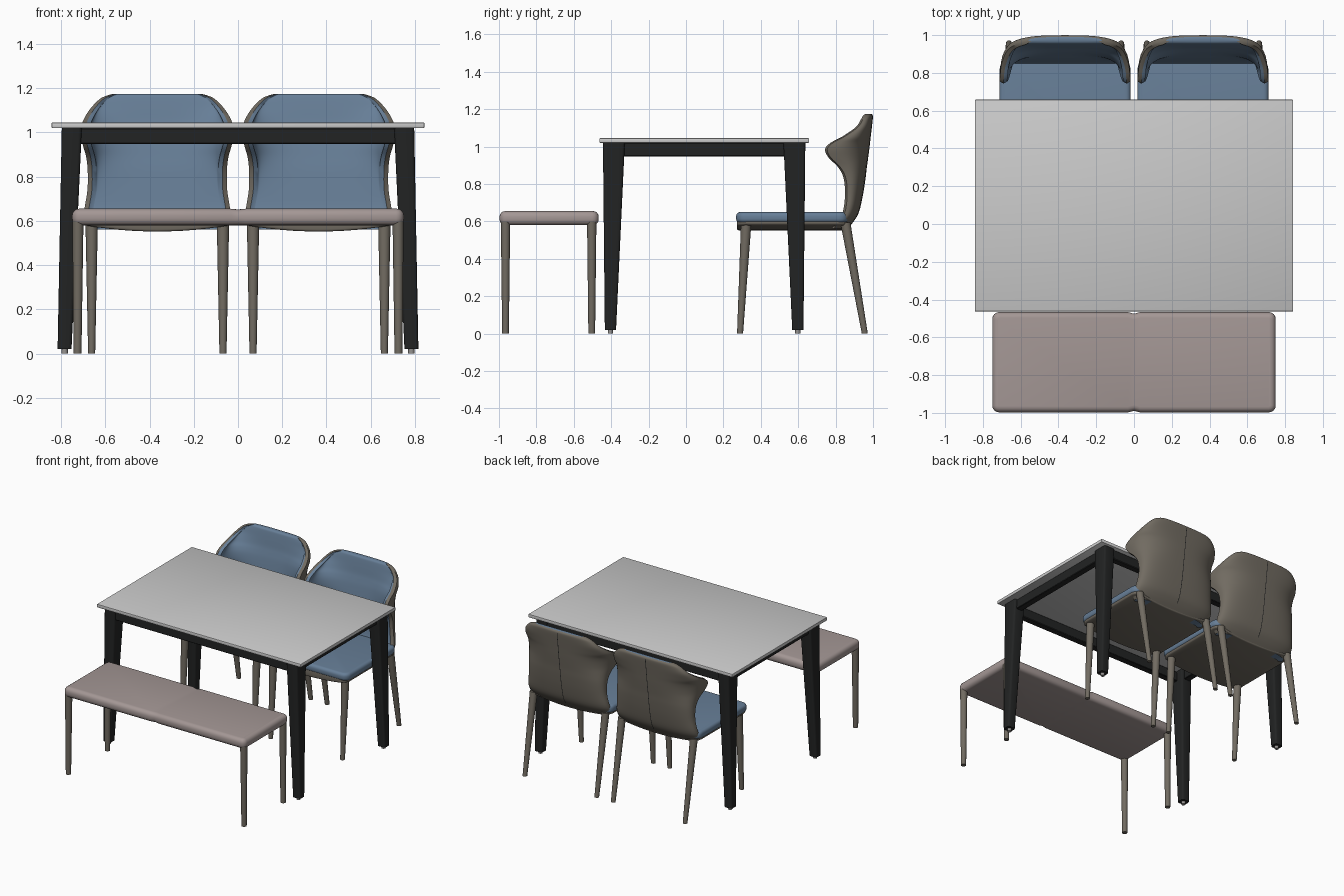
import bpy, bmesh, math
from mathutils import Vector

if "Cube" in bpy.data.objects:
    bpy.data.objects.remove(bpy.data.objects["Cube"])


def material(name, rgb):
    m = bpy.data.materials.new(name)
    m.diffuse_color = (*rgb, 1)
    m.use_nodes = True
    m.node_tree.nodes["Principled BSDF"].inputs["Base Color"].default_value = m.diffuse_color
    return m


STONE = material("pale grey top", (0.60, 0.60, 0.60))
BLACK = material("black frame", (0.016, 0.017, 0.017))
MAUVE = material("mauve bench", (0.37, 0.31, 0.30))
BLUE = material("blue upholstery", (0.135, 0.21, 0.31))
TAUPE = material("taupe shell", (0.165, 0.147, 0.12))
METAL = material("grey feet", (0.30, 0.29, 0.28))


def finish(name, bm, *mats):
    bmesh.ops.recalc_face_normals(bm, faces=bm.faces)
    me = bpy.data.meshes.new(name)
    bm.to_mesh(me)
    bm.free()
    for m in mats:
        me.materials.append(m)
    ob = bpy.data.objects.new(name, me)
    bpy.context.collection.objects.link(ob)
    return ob


def sharp_edges(bm, upright_only=False):
    bm.normal_update()
    out = []
    for e in bm.edges:
        if len(e.link_faces) == 2 and e.calc_face_angle(0) > math.radians(40):
            d = (e.verts[0].co - e.verts[1].co).normalized()
            if not upright_only or abs(d.z) > 0.9:
                out.append(e)
    return out


def block(name, lo, hi, mat, edge=0.0, corner=0.0, cuts=(), shape=None, seg=4):
    """Box with rounded upright corners and edges, optionally cut in x and reshaped."""
    bm = bmesh.new()
    bmesh.ops.create_cube(bm, size=1)
    lo, hi = Vector(lo), Vector(hi)
    for v in bm.verts:
        v.co = Vector([lo[i] + (v.co[i] + 0.5) * (hi[i] - lo[i]) for i in range(3)])
    for x in cuts:
        bmesh.ops.bisect_plane(bm, geom=bm.verts[:] + bm.edges[:] + bm.faces[:],
                               plane_co=(x, 0, 0), plane_no=(1, 0, 0))
    if shape:
        for v in bm.verts:
            shape(v.co)
    for r, upright in ((corner, True), (edge, False)):
        if r:
            bmesh.ops.bevel(bm, geom=sharp_edges(bm, upright), offset=r, segments=seg,
                            profile=0.5, affect='EDGES', clamp_overlap=False)
    return finish(name, bm, mat)


def round_leg(name, p0, r0, p1, r1, mat, n=20):
    """Tapered round leg with level ends."""
    bm = bmesh.new()
    rings = [[bm.verts.new((p[0] + r * math.cos(2 * math.pi * i / n),
                            p[1] + r * math.sin(2 * math.pi * i / n), p[2]))
              for i in range(n)] for p, r in ((p0, r0), (p1, r1))]
    for i in range(n):
        j = (i + 1) % n
        bm.faces.new((rings[0][i], rings[0][j], rings[1][j], rings[1][i]))
    bm.faces.new(rings[0])
    bm.faces.new(rings[1])
    return finish(name, bm, mat)


# ---- table ----
CY = 0.097
block("table_top", (-0.843, -0.463, 1.02), (0.843, 0.658, 1.045), STONE, edge=0.004, seg=2)
for s in (-1, 1):
    block("side_apron", (s * 0.755 - 0.025, -0.36, 0.948), (s * 0.755 + 0.025, 0.56, 1.02),
          BLACK, edge=0.004, seg=1)
    y = CY + s * 0.505
    block("long_apron", (-0.74, y - 0.025, 0.948), (0.74, y + 0.025, 1.02), BLACK,
          edge=0.004, seg=1)
    for t in (-1, 1):
        # tapered square leg: (inner, outer) distances from the table centre
        def taper(co, s=s, t=t):
            top = co.z > 0.5
            xi, xo, yi, yo = (0.706, 0.797, 0.424, 0.541) if top else (0.753, 0.816, 0.471, 0.531)
            co.x = s * (xo if co.x > 0 else xi)
            co.y = CY + t * (yo if co.y > 0 else yi)
        block("table_leg", (-1, -1, 0.02), (1, 1, 1.02), BLACK, corner=0.014, shape=taper, seg=3)
        fx, fy = s * 0.784, CY + t * 0.501
        round_leg("table_foot", (fx, fy, 0), 0.014, (fx, fy, 0.025), 0.014, METAL)


# ---- bench ----
def seam(co):
    if abs(co.x) < 0.002:
        co.y += 0.008 if co.y < -0.73 else -0.008
        if co.z > 0.6:
            co.z -= 0.003


block("bench_seat", (-0.75, -0.997, 0.58), (0.75, -0.467, 0.655), MAUVE, edge=0.03,
      corner=0.035, cuts=(-0.03, 0, 0.03), shape=seam)
for s in (-1, 1):
    for y in (-0.965, -0.504):
        round_leg("bench_leg", (s * 0.726, y, 0), 0.018, (s * 0.724, y, 0.60), 0.025, TAUPE)

# ---- chairs ----
# back profile: height, half width, inner y, outer y, wing front y
ROWS = [(0.562, 0.300, 0.80, 0.865, 0.79), (0.60, 0.330, 0.825, 0.897, 0.82),
        (0.65, 0.330, 0.85, 0.925, 0.85), (0.74, 0.316, 0.865, 0.946, 0.862),
        (0.83, 0.315, 0.878, 0.960, 0.855), (0.89, 0.322, 0.89, 0.967, 0.825),
        (0.94, 0.336, 0.90, 0.974, 0.775), (0.985, 0.346, 0.91, 0.980, 0.755),
        (1.02, 0.344, 0.92, 0.984, 0.785), (1.055, 0.335, 0.93, 0.988, 0.85),
        (1.105, 0.305, 0.94, 0.994, 0.92), (1.15, 0.262, 0.95, 0.999, 0.948),
        (1.168, 0.225, 0.956, 0.998, 0.958), (1.175, 0.195, 0.966, 0.990, 0.968)]


def smooth_rows(rows, sub=4):
    """Catmull-Rom refinement of the profile rows."""
    out = []
    for i in range(len(rows) - 1):
        a, b, c, d = (rows[max(0, min(len(rows) - 1, i + k))] for k in (-1, 0, 1, 2))
        for j in range(sub):
            t = j / sub
            out.append([0.5 * (2 * q + (r - p) * t + (2 * p - 5 * q + 4 * r - s) * t * t
                               + (3 * q - p - 3 * r + s) * t ** 3)
                        for p, q, r, s in zip(a, b, c, d)])
    return out + [list(rows[-1])]


FINE = smooth_rows(ROWS)


def arc(cx, hw, yc, yw, z, n=28, power=2 / 2.8):
    """U-shaped curve bending forward at both sides."""
    pts = []
    for i in range(n + 1):
        a = math.pi * (i / n - 0.5)
        x = math.copysign(abs(math.sin(a)) ** power, a) * hw
        pts.append((cx + x, yc - (yc - yw) * (1 - max(0, math.cos(a)) ** power), z))
    return pts


def chair_back(cx):
    bm = bmesh.new()
    rings = []
    for z, hw, yi, yo, yw in FINE:
        t = min(0.04, (yo - yi) * 0.7)
        outer, inner = arc(cx, hw, yo, yw, z), arc(cx, hw - t, yi, yw, z)
        lip = yw - t * 0.3
        pts = (outer + [(cx + hw - t / 2, lip, z)] + inner[::-1] + [(cx - hw + t / 2, lip, z)])
        rings.append([bm.verts.new(p) for p in pts])
    n, half = len(rings[0]), len(outer)
    for lo, hi in zip(rings, rings[1:]):
        for i in range(n):
            j = (i + 1) % n
            f = bm.faces.new((lo[i], lo[j], hi[j], hi[i]))
            # outside taupe, inside blue, meeting on the lip
            f.material_index = 0 if i < half or i == n - 1 else 1
    for r in (rings[0], rings[-1]):
        inner = r[half + 1:n - 1][::-1]
        for i in range(half - 1):
            bm.faces.new((r[i], r[i + 1], inner[i + 1], inner[i])).material_index = 1
        bm.faces.new((r[half - 1], r[half], inner[-1]))
        bm.faces.new((r[0], inner[0], r[n - 1]))
    finish("chair_back", bm, TAUPE, BLUE)
    # thin stitched seam down the outside
    bm = bmesh.new()
    strip = [[bm.verts.new((cx + s * 0.0025, r[3] + 0.001, r[0])) for s in (-1, 1)]
             for r in FINE[4:-6]]
    for a, b in zip(strip, strip[1:]):
        bm.faces.new((a[0], b[0], b[1], a[1]))
    finish("back_seam", bm, BLACK)


for cx in (-0.365, 0.365):
    chair_back(cx)
    block("seat_cushion", (cx - 0.347, 0.268, 0.592), (cx + 0.347, 0.868, 0.65), BLUE,
          edge=0.022, corner=0.05)

    # underside sags towards the middle
    def sag(co, cx=cx):
        if co.z < 0.59:
            co.z = 0.582 - 0.03 * (1 - ((co.x - cx) / 0.34) ** 2)
    block("seat_pan", (cx - 0.34, 0.272, 0.58), (cx + 0.34, 0.865, 0.61), TAUPE, edge=0.01,
          corner=0.05, cuts=[cx + 0.34 * k / 6 for k in range(-5, 6)], shape=sag, seg=3)
    for s in (-1, 1):
        x = cx + s * 0.297
        round_leg("chair_front_leg", (x, 0.289, 0), 0.016, (x, 0.322, 0.595), 0.028, TAUPE)
        round_leg("chair_rear_leg", (x, 0.956, 0), 0.016, (x, 0.852, 0.595), 0.027, TAUPE)

bpy.ops.object.select_all(action='SELECT')
bpy.context.view_layer.objects.active = bpy.context.selected_objects[0]
bpy.ops.object.shade_smooth_by_angle(angle=math.radians(40))
